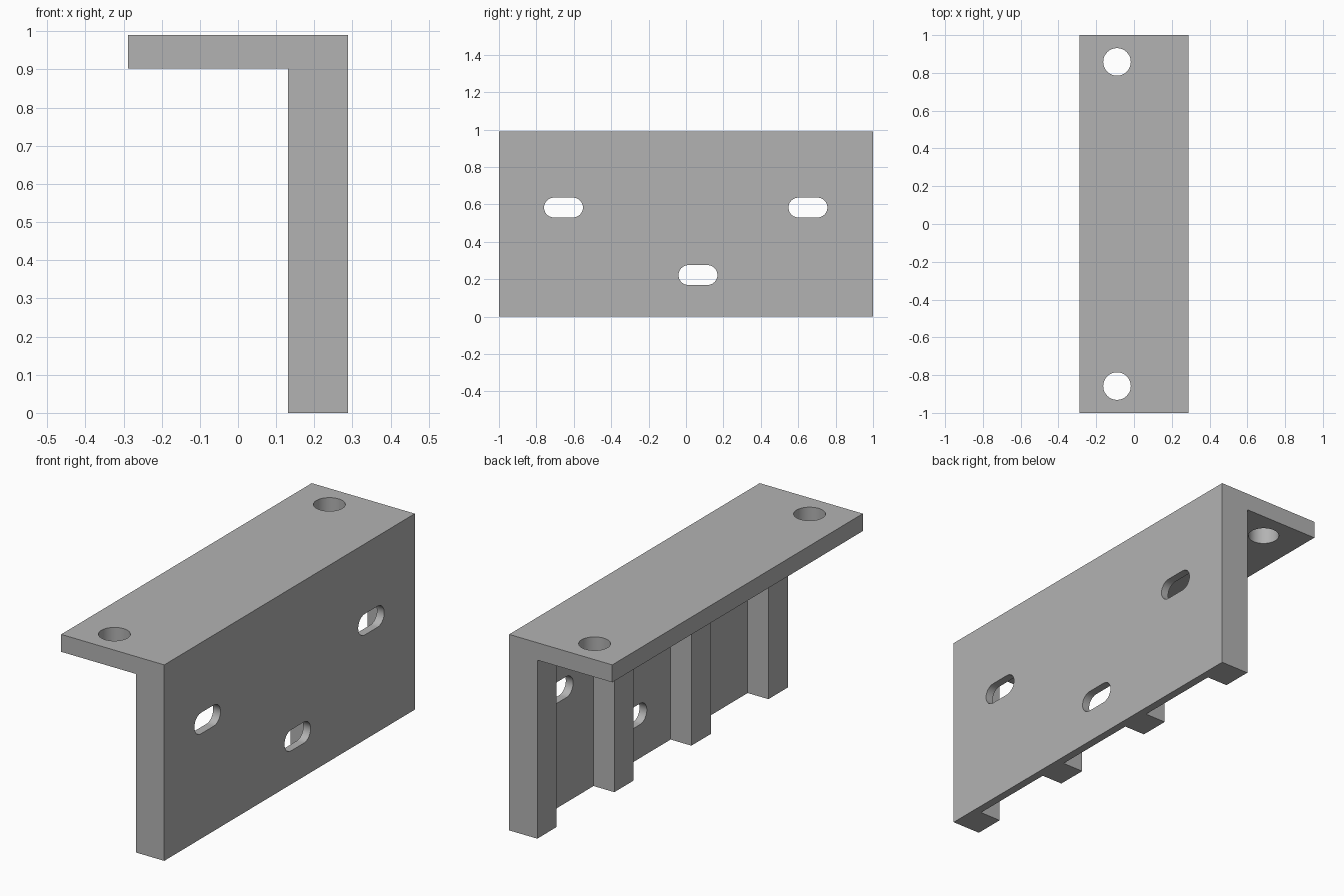
import bpy, bmesh
from math import pi, cos, sin, radians
from mathutils import Matrix

old = bpy.data.objects.get("Cube")
if old:
    bpy.data.objects.remove(old, do_unlink=True)

# Plain grey finish
grey = bpy.data.materials.new("plain grey")
grey.use_nodes = True
colour = (0.45, 0.45, 0.45, 1)
grey.diffuse_color = colour
grey.node_tree.nodes["Principled BSDF"].inputs["Base Color"].default_value = colour

HALF_X, HALF_Y, HEIGHT = 0.288, 1.0, 0.99
FLANGE_Z = 0.902              # underside of the flange
RIB_X, PLATE_X = 0.131, 0.247  # inner faces of ribs and back plate
RIB_W = 0.155


def prism(name, outline, depth, matrix=Matrix()):
    """Extrude a flat outline along local z, then place it."""
    bm = bmesh.new()
    face = bm.faces.new([bm.verts.new((u, v, 0)) for u, v in outline])
    ext = bmesh.ops.extrude_face_region(bm, geom=[face])
    verts = [g for g in ext["geom"] if isinstance(g, bmesh.types.BMVert)]
    bmesh.ops.translate(bm, verts=verts, vec=(0, 0, depth))
    bmesh.ops.transform(bm, matrix=matrix, verts=bm.verts)
    bmesh.ops.recalc_face_normals(bm, faces=bm.faces)
    mesh = bpy.data.meshes.new(name)
    bm.to_mesh(mesh)
    bm.free()
    mesh.materials.append(grey)
    obj = bpy.data.objects.new(name, mesh)
    bpy.context.collection.objects.link(obj)
    return obj


def capsule(radius, straight=0.0, steps=24):
    """Round outline, stretched along u by a straight middle."""
    pts = []
    for end in (1, -1):
        for i in range(steps + (straight > 0)):
            a = -pi / 2 * end + pi * i / steps
            pts.append((end * straight / 2 + radius * cos(a), radius * sin(a)))
    return pts


def combine(target, tool, operation):
    mod = target.modifiers.new(operation.title(), 'BOOLEAN')
    mod.operation = operation
    mod.solver = 'EXACT'
    mod.object = tool
    bpy.context.view_layer.objects.active = target
    bpy.ops.object.modifier_apply(modifier=mod.name)
    bpy.data.objects.remove(tool, do_unlink=True)


# Wall with four vertical ribs: comb-shaped plan, extruded upward
plan = [(HALF_X, HALF_Y), (HALF_X, -HALF_Y)]
pitch = (2 * HALF_Y - RIB_W) / 3
for i in range(4):
    y0 = -HALF_Y + i * pitch
    y1 = y0 + RIB_W
    if i > 0:
        plan.append((PLATE_X, y0))
    plan += [(RIB_X, y0), (RIB_X, y1)]
    if i < 3:
        plan.append((PLATE_X, y1))
bracket = prism("mounting_bracket", plan, HEIGHT)

# Top flange
rect = [(-HALF_X, -HALF_Y), (HALF_X, -HALF_Y), (HALF_X, HALF_Y), (-HALF_X, HALF_Y)]
flange = prism("top_flange", rect, HEIGHT - FLANGE_Z, Matrix.Translation((0, 0, FLANGE_Z)))
combine(bracket, flange, 'UNION')

# Round bolt holes through the flange
for side in (-1, 1):
    hole = prism("bolt_hole_cutter", capsule(0.073), 0.3,
                 Matrix.Translation((-0.09, side * 0.858, 0.8)))
    combine(bracket, hole, 'DIFFERENCE')

# Slots through the wall: local u -> y, v -> z, depth -> x
turn = Matrix(((0, 0, 1, 0), (1, 0, 0, 0), (0, 1, 0, 0), (0, 0, 0, 1)))
for y, z in ((-0.655, 0.583), (0.652, 0.583), (0.064, 0.222)):
    slot = prism("slot_cutter", capsule(0.053, 0.102), 0.2,
                 Matrix.Translation((0.18, y, z)) @ turn)
    combine(bracket, slot, 'DIFFERENCE')

# Smooth only the hole walls
bpy.ops.object.select_all(action='DESELECT')
bracket.select_set(True)
bpy.context.view_layer.objects.active = bracket
bpy.ops.object.shade_smooth_by_angle(angle=radians(30))
